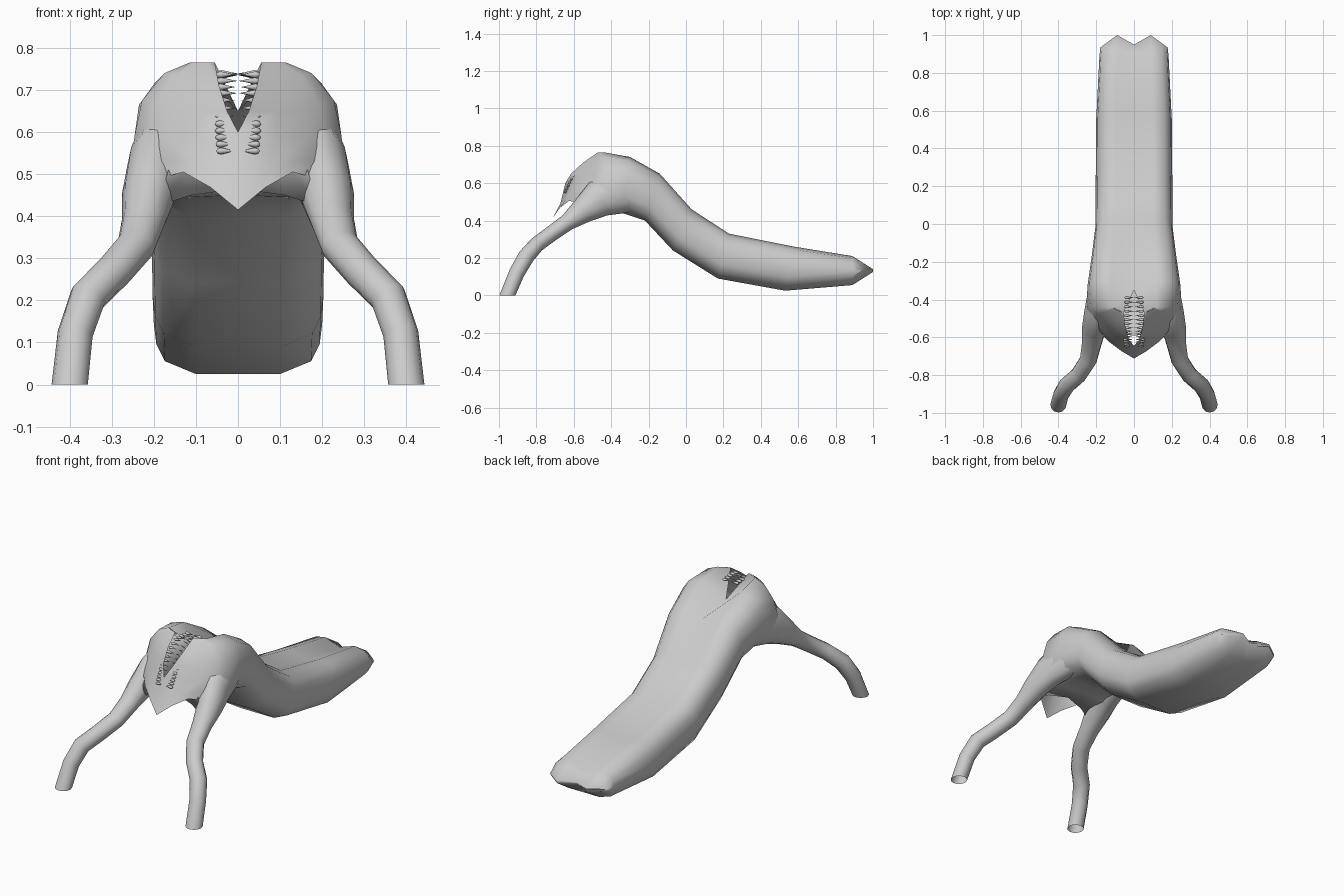
import bpy, bmesh, math
from mathutils import Vector

if "Cube" in bpy.data.objects:
    bpy.data.objects.remove(bpy.data.objects["Cube"])

skin = bpy.data.materials.new("grey_skin")
skin.diffuse_color = (0.6, 0.6, 0.6, 1)
skin.use_nodes = True
skin.node_tree.nodes["Principled BSDF"].inputs["Base Color"].default_value = skin.diffuse_color


def finish(bm, name):
    bmesh.ops.remove_doubles(bm, verts=bm.verts, dist=0.0005)
    bmesh.ops.recalc_face_normals(bm, faces=bm.faces)
    me = bpy.data.meshes.new(name)
    bm.to_mesh(me)
    bm.free()
    me.materials.append(skin)
    ob = bpy.data.objects.new(name, me)
    bpy.context.collection.objects.link(ob)
    for p in me.polygons:
        p.use_smooth = True
    return ob


def grid(bm, rows, closed=False):
    """Quads through rows of points."""
    vs = [[bm.verts.new(p) for p in r] for r in rows]
    n = len(rows[0])
    for a, b in zip(vs, vs[1:]):
        for i in range(n if closed else n - 1):
            j = (i + 1) % n
            bm.faces.new((a[i], a[j], b[j], b[i]))
    return vs


def flip(rows):
    return [[(-p[0], p[1], p[2]) for p in r] for r in rows]


# body: half section (x share of width, height share), centre top to centre bottom
SECTION = [(0, 1), (.5, 1), (.8, .93), (.96, .75), (1, .5), (.97, .3), (.87, .13), (.5, 0), (0, 0)]
# top y, top z, bottom y, bottom z, half width, depth of the groove in the back
STATIONS = [(1.0, .14, 1.0, .125, .178, .005), (.89, .21, .89, .055, .183, .03),
            (.58, .26, .53, .025, .2, .03), (.23, .33, .17, .09, .203, .03),
            (.03, .46, -.07, .24, .205, .025), (-.14, .65, -.22, .40, .225, .03),
            (-.30, .74, -.34, .44, .245, .09)]
body_rows = []
for k, (ty, tz, by, bz, w, dip) in enumerate(STATIONS):
    row = []
    for i, (fx, t) in enumerate(SECTION):
        y, z = by + (ty - by) * t, bz + (tz - bz) * t
        if i == 0:
            z -= dip
            y -= .05 if k == 6 else 0   # back end of the mouth slit
        if k == 0:                      # rounded, notched tail end
            y -= .05 if fx == 0 else max(0, fx - .5) * .13
        row.append((fx * w, y, z))
    body_rows.append(row)

# head: rows from the neck ring over the cheek to the lip, which juts like a prow
NECK = [(.115, -.44, .765), (.175, -.44, .74), (.228, -.44, .675),
        (.246, -.45, .59), (.255, -.46, .51), (.25, -.46, .455)]
CHEEK = [(.09, -.455, .765), (.125, -.49, .725), (.155, -.52, .65),
         (.165, -.555, .585), (.155, -.60, .535), (.13, -.625, .505)]
LIP = [(.055, -.47, .765), (.045, -.55, .71), (.026, -.615, .65),
       (0, -.645, .60), (0, -.672, .49), (0, -.712, .415)]
body_rows.append([LIP[0]] + NECK + [(.12, -.43, .445), (0, -.43, .45)])

head_rows = []
for a, m, l in zip(NECK, CHEEK, LIP):
    a, m, l = Vector(a), Vector(m), Vector(l)
    c = m * 2 - (a + l) / 2             # curve passing through the cheek
    head_rows.append([tuple((a * (1 - t) ** 2 + c * 2 * t * (1 - t) + l * t * t) * .5
                            + (a.lerp(m, t * 2) if t < .5 else m.lerp(l, t * 2 - 1)) * .5)
                      for t in (0, .25, .5, .75, 1)])

# chest: strip running from the belly up behind the chin
chest_rows = [[(.25, -.46, .455), (.12, -.43, .445), (0, -.43, .45)],
              [(.19, -.60, .425), (.11, -.565, .45), (0, -.54, .465)],
              [(.16, -.58, .53), (.10, -.585, .54), (0, -.59, .55)]]

bm = bmesh.new()
for rows in (body_rows, flip(body_rows)):
    vs = grid(bm, rows)
    bm.faces.new(vs[0])
for rows in (head_rows, flip(head_rows)):
    grid(bm, rows)
finish(bm, "body_and_head")

bm = bmesh.new()
for rows in (chest_rows, flip(chest_rows)):
    grid(bm, rows)
finish(bm, "chest")

# front arms: tubes open at the feet, flaring into tall shoulders (x, y, z, width, height)
ARM = [(.40, -.955, 0, .043, .043), (.387, -.905, .12, .042, .042),
       (.357, -.855, .207, .044, .044), (.294, -.80, .27, .044, .042),
       (.242, -.72, .33, .046, .042), (.224, -.635, .39, .052, .045),
       (.212, -.555, .45, .064, .068), (.194, -.47, .515, .07, .10),
       (.175, -.37, .55, .07, .115), (.15, -.22, .56, .06, .10)]


def arm(side, name):
    pts = [Vector(p[:3]) for p in ARM]
    rings = []
    for i, p in enumerate(pts):
        t = (pts[min(i + 1, len(pts) - 1)] - pts[max(i - 1, 0)]).normalized()
        if i == 0:
            t = Vector((0, 0, 1))
        u = Vector((1, 0, 0))
        u = (u - t * u.dot(t)).normalized()
        v = t.cross(u)
        ring = []
        for k in range(12):
            a = math.tau * k / 12
            q = p + u * math.cos(a) * ARM[i][3] + v * math.sin(a) * ARM[i][4]
            ring.append((q.x * side, q.y, q.z))
        rings.append(ring)
    bm = bmesh.new()
    grid(bm, rings, True)
    finish(bm, name)


arm(1, "right_arm")
arm(-1, "left_arm")

# teeth: pointed spindles along both lips
GUM = [Vector(p) for p in ((.05, -.39, .735), (.053, -.48, .74), (.053, -.56, .685),
                           (.055, -.615, .615), (.052, -.645, .555))]
TOOTH = [(0, .001), (.004, .006), (.012, .008), (.022, .006), (.034, .003), (.048, .0005)]


def teeth(side, name):
    bm = bmesh.new()
    n = 16
    for i in range(n):
        s = i / (n - 1) * (len(GUM) - 1)
        k = min(int(s), len(GUM) - 2)
        p = GUM[k].lerp(GUM[k + 1], s - k)
        size = 1 - .15 * (i / n) + .1 * (i % 2)
        grid(bm, [[(side * (p.x - d * size),
                    p.y + r * math.cos(math.tau * j / 8),
                    p.z + r * math.sin(math.tau * j / 8)) for j in range(8)]
                  for d, r in TOOTH], True)
    finish(bm, name)


teeth(1, "right_teeth")
teeth(-1, "left_teeth")
